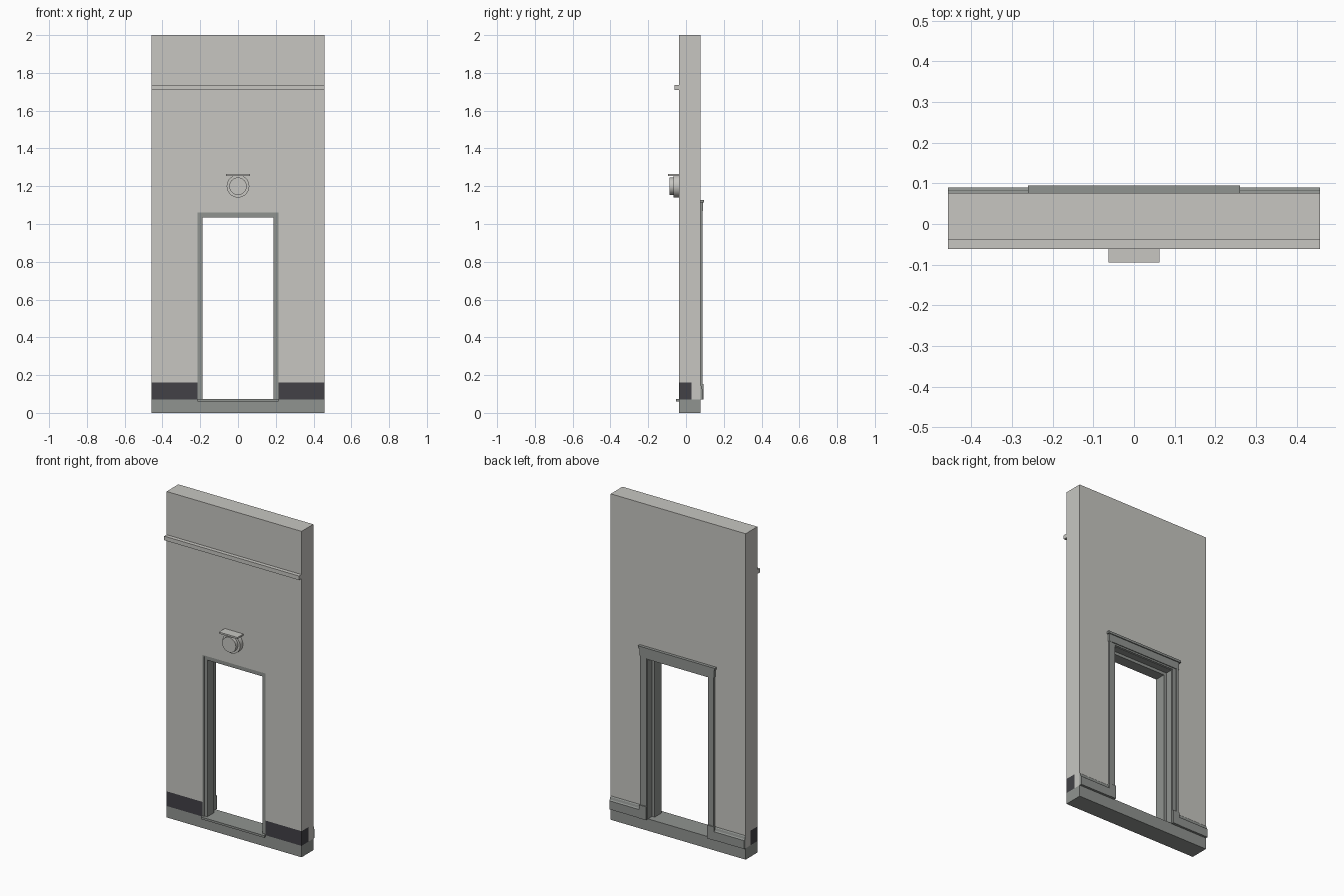
import bpy
import bmesh
import math

cube = bpy.data.objects.get("Cube")
if cube:
    bpy.data.objects.remove(cube, do_unlink=True)


def make_material(name, rgb):
    mat = bpy.data.materials.new(name)
    mat.use_nodes = True
    colour = (*rgb, 1.0)
    mat.diffuse_color = colour
    mat.node_tree.nodes["Principled BSDF"].inputs["Base Color"].default_value = colour
    return mat


PLASTER = make_material("pale plaster", (0.57, 0.565, 0.535))
TRIM = make_material("grey trim", (0.28, 0.295, 0.28))
DARK = make_material("dark band", (0.054, 0.053, 0.061))

# Main dimensions
HALF = 0.458
FRONT, BACK = -0.038, 0.076
FLOOR = 0.07
DOOR_X, DOOR_TOP = 0.215, 1.062


def add_object(name, bm, *mats):
    bmesh.ops.recalc_face_normals(bm, faces=bm.faces)
    mesh = bpy.data.meshes.new(name)
    bm.to_mesh(mesh)
    bm.free()
    for mat in mats:
        mesh.materials.append(mat)
    obj = bpy.data.objects.new(name, mesh)
    bpy.context.collection.objects.link(obj)
    return obj


def prism(points, offset):
    """Extrude a flat outline along an offset."""
    bm = bmesh.new()
    face = bm.faces.new([bm.verts.new(p) for p in points])
    out = bmesh.ops.extrude_face_region(bm, geom=[face])
    moved = [v for v in out["geom"] if isinstance(v, bmesh.types.BMVert)]
    bmesh.ops.translate(bm, verts=moved, vec=offset)
    return bm


def box(name, x, y, z, mat):
    outline = [(x[0], y[0], z[0]), (x[1], y[0], z[0]), (x[1], y[0], z[1]), (x[0], y[0], z[1])]
    return add_object(name, prism(outline, (0, y[1] - y[0], 0)), mat)


def portal(inner, outer, top_in, top_out, y0, y1):
    """Door-shaped arch with straight sides and a flat head."""
    outline = [(-outer, FLOOR), (-outer, top_out), (outer, top_out), (outer, FLOOR),
               (inner, FLOOR), (inner, top_in), (-inner, top_in), (-inner, FLOOR)]
    return prism([(x, y0, z) for x, z in outline], (0, y1 - y0, 0))


def disc(name, radius, y0, y1, z):
    bpy.ops.mesh.primitive_cylinder_add(vertices=32, radius=radius, depth=y1 - y0,
                                        location=(0, (y0 + y1) / 2, z),
                                        rotation=(math.pi / 2, 0, 0))
    obj = bpy.context.object
    obj.name = name
    obj.data.materials.append(PLASTER)
    bpy.ops.object.shade_smooth_by_angle(angle=math.radians(35))


# Wall with doorway; the dark band is cut into its lower front part
BAND_TOP, BAND_BACK = 0.16, 0.03
bm = portal(DOOR_X, HALF, DOOR_TOP, 2.0, FRONT, BACK)
for co, normal in (((0, 0, BAND_TOP), (0, 0, 1)), ((0, BAND_BACK, 0), (0, 1, 0))):
    geom = bm.verts[:] + bm.edges[:] + bm.faces[:]
    bmesh.ops.bisect_plane(bm, geom=geom, plane_co=co, plane_no=normal)
for face in bm.faces:
    centre = face.calc_center_median()
    face.material_index = int(centre.z < BAND_TOP and centre.y < BAND_BACK)
add_object("wall", bm, PLASTER, DARK)

# Foundation and door sill
box("foundation", (-HALF, HALF), (FRONT, BACK), (0, FLOOR), TRIM)
box("door_sill", (-DOOR_X, DOOR_X), (-0.052, BACK), (0.06, 0.073), TRIM)

# String course on the front
box("string_course", (-HALF, HALF), (-0.062, FRONT), (1.71, 1.735), PLASTER)

# Round wall lamp with a flat hood
disc("lamp_base", 0.06, -0.066, FRONT, 1.2)
disc("lamp_lens", 0.046, -0.087, -0.066, 1.2)
box("lamp_hood", (-0.063, 0.063), (-0.095, FRONT), (1.255, 1.265), PLASTER)

# Door frame lining, stop and stepped rear casing
add_object("frame_lining", portal(0.205, DOOR_X, 1.053, DOOR_TOP, -0.036, BACK + 0.004), TRIM)
add_object("frame_stop", portal(0.187, 0.207, 1.035, 1.055, -0.031, 0.036), TRIM)
add_object("casing_inner", portal(0.21, 0.238, 1.058, 1.08, BACK, 0.084), TRIM)
add_object("casing_outer", portal(0.235, 0.25, 1.075, 1.09, BACK, 0.088), TRIM)

# Head board and cornice over the rear casing
box("casing_head", (-0.253, 0.253), (BACK, 0.089), (1.068, 1.116), TRIM)
box("casing_cornice", (-0.261, 0.261), (BACK, 0.095), (1.114, 1.128), TRIM)

# Plinth blocks and moulded skirting on the rear
skirting = [(BACK, FLOOR), (0.09, FLOOR), (0.09, 0.122), (0.084, 0.128), (0.081, 0.142), (BACK, 0.147)]
for side, label in ((1, "left"), (-1, "right")):
    box(f"{label}_plinth_block", (side * 0.208, side * 0.254), (BACK, 0.092), (FLOOR, 0.152), TRIM)
    outline = [(side * 0.252, y, z) for y, z in skirting]
    add_object(f"{label}_skirting", prism(outline, (side * (HALF - 0.252), 0, 0)), TRIM)
